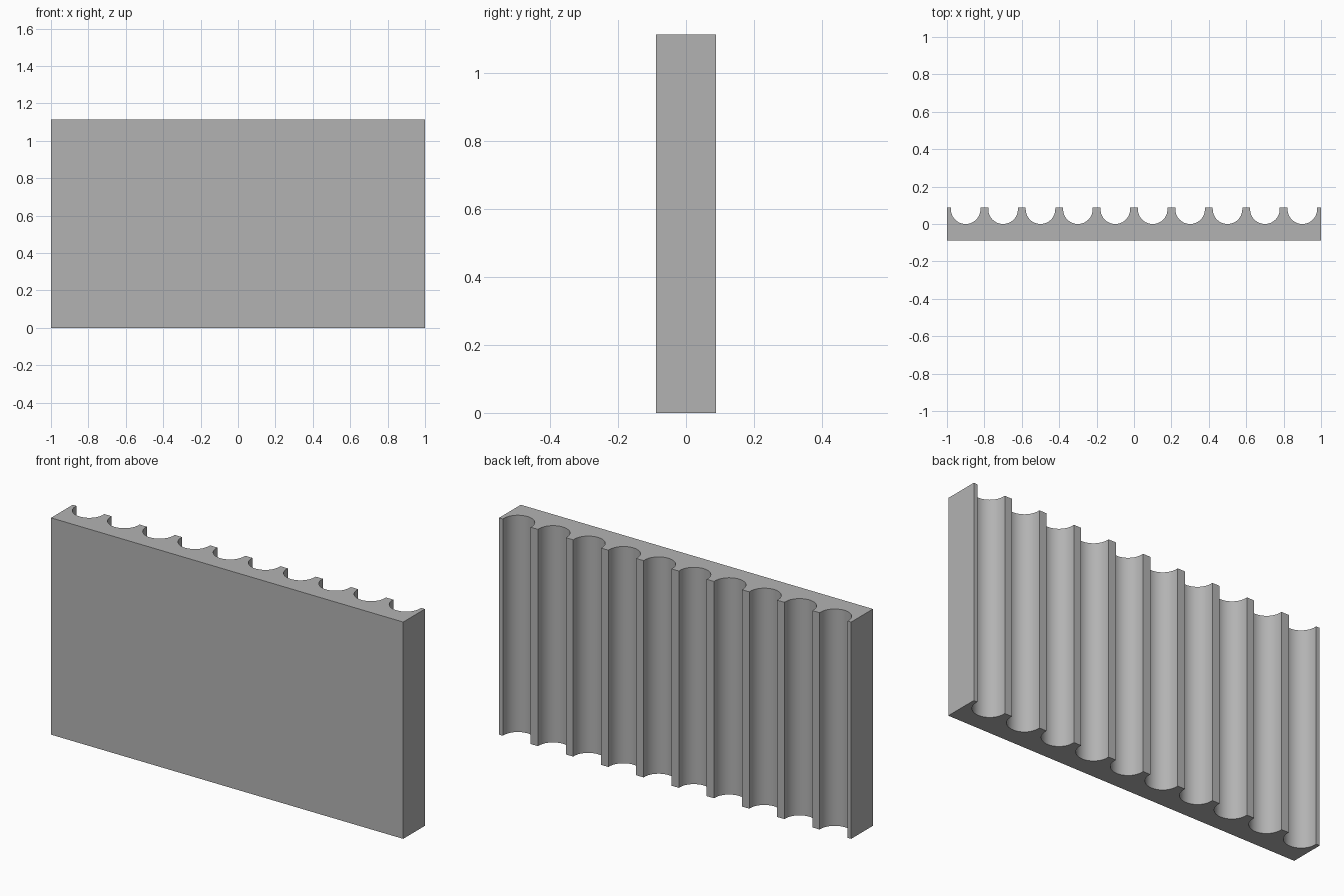
import bpy, bmesh
from math import cos, sin, pi

if "Cube" in bpy.data.objects:
    bpy.data.objects.remove(bpy.data.objects["Cube"], do_unlink=True)

HALF_LENGTH, HALF_DEPTH, HEIGHT = 1.0, 0.088, 1.113
GROOVES, RADIUS, STEPS = 10, 0.079, 32
PITCH = 2 * HALF_LENGTH / GROOVES

# Plain grey finish
grey = bpy.data.materials.new("plain_grey")
grey.use_nodes = True
colour = (0.45, 0.45, 0.45, 1)
grey.diffuse_color = colour
grey.node_tree.nodes["Principled BSDF"].inputs["Base Color"].default_value = colour

# Panel outline: flat front, row of round-bottomed grooves along the back
outline = [(HALF_LENGTH, -HALF_DEPTH), (HALF_LENGTH, HALF_DEPTH)]
for i in range(GROOVES):
    centre = HALF_LENGTH - PITCH * (i + 0.5)
    outline.append((centre + RADIUS, HALF_DEPTH))
    for s in range(STEPS + 1):
        a = pi * s / STEPS
        outline.append((centre + RADIUS * cos(a), RADIUS - RADIUS * sin(a)))
    outline.append((centre - RADIUS, HALF_DEPTH))
outline += [(-HALF_LENGTH, HALF_DEPTH), (-HALF_LENGTH, -HALF_DEPTH)]

# Extrude the outline to full height
bm = bmesh.new()
base = bm.faces.new([bm.verts.new((x, y, 0)) for x, y in outline])
top = bmesh.ops.extrude_face_region(bm, geom=[base], use_keep_orig=True)
bmesh.ops.translate(bm, vec=(0, 0, HEIGHT),
                    verts=[g for g in top["geom"] if isinstance(g, bmesh.types.BMVert)])
bmesh.ops.recalc_face_normals(bm, faces=bm.faces)
mesh = bpy.data.meshes.new("grooved_panel")
bm.to_mesh(mesh)
bm.free()
mesh.materials.append(grey)
panel = bpy.data.objects.new("grooved_panel", mesh)
bpy.context.collection.objects.link(panel)

# Smooth grooves, crisp corners
bpy.ops.object.select_all(action="DESELECT")
panel.select_set(True)
bpy.context.view_layer.objects.active = panel
bpy.ops.object.shade_smooth_by_angle(angle=pi / 6)
